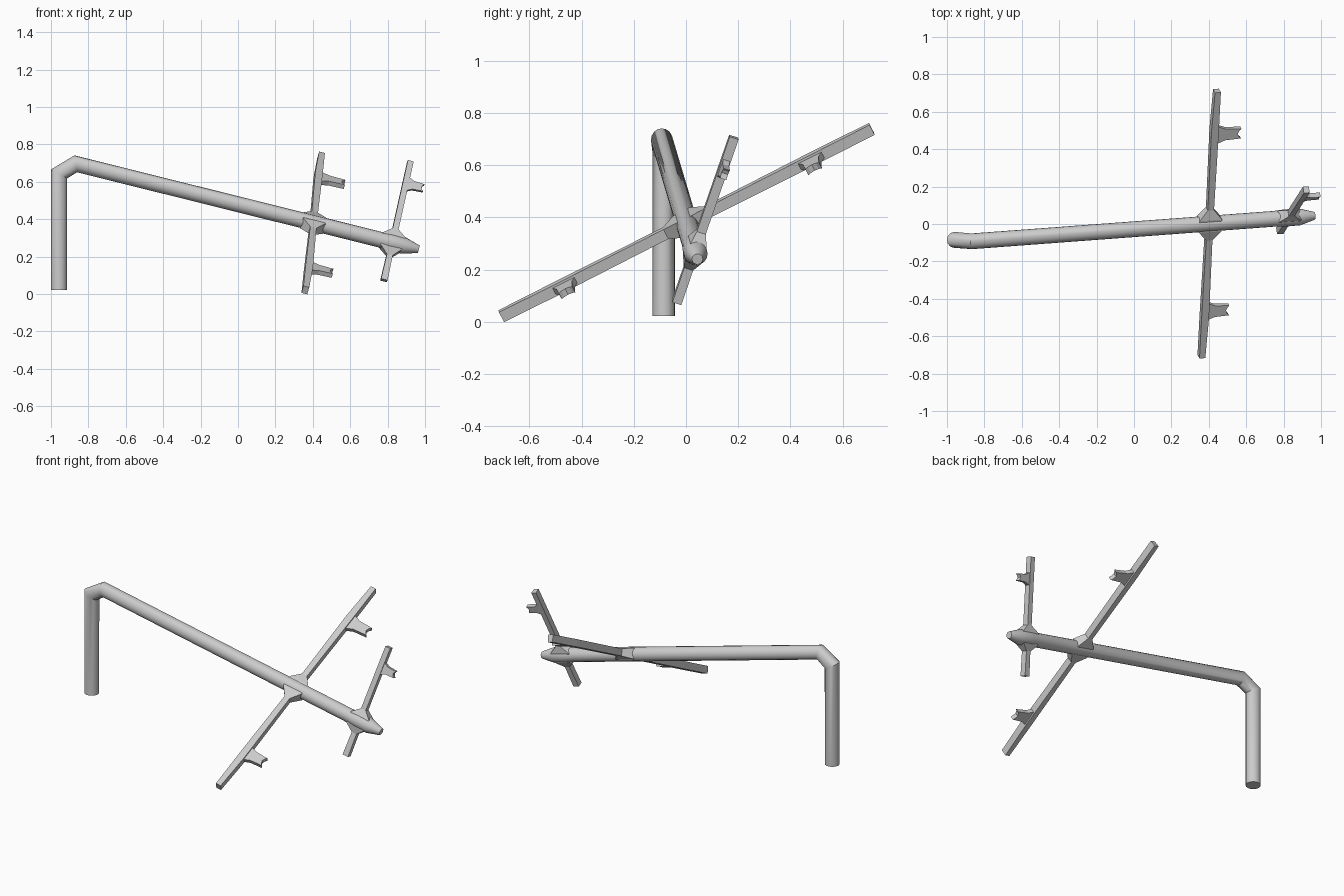
import bpy, bmesh, math
from mathutils import Vector

if "Cube" in bpy.data.objects:
    bpy.data.objects.remove(bpy.data.objects["Cube"])

U = Vector((0.968, 0.072, -0.241)).normalized()      # beam direction
HUB1 = Vector((0.402, 0.002, 0.380))                 # long cross bar centre
HUB2 = HUB1 + U * 0.437                              # short cross bar centre
W1 = Vector((0.075, 1.42, 0.72))
W1 = (W1 - U * W1.dot(U)).normalized()
W2 = Vector((0.14, 0.22, 0.635))
W2 = (W2 - U * W2.dot(U)).normalized()


def loft(name, rings, smooth=False):
    """Skin a list of equal-length point rings and cap both ends."""
    bm = bmesh.new()
    vs = [[bm.verts.new(p) for p in r] for r in rings]
    n = len(rings[0])
    for a, b in zip(vs, vs[1:]):
        for i in range(n):
            j = (i + 1) % n
            bm.faces.new((a[i], a[j], b[j], b[i]))
    bm.faces.new(vs[0][::-1])
    bm.faces.new(vs[-1])
    bmesh.ops.recalc_face_normals(bm, faces=bm.faces)
    me = bpy.data.meshes.new(name)
    bm.to_mesh(me)
    bm.free()
    ob = bpy.data.objects.new(name, me)
    bpy.context.collection.objects.link(ob)
    if smooth:
        bpy.ops.object.select_all(action='DESELECT')
        ob.select_set(True)
        bpy.context.view_layer.objects.active = ob
        bpy.ops.object.shade_smooth_by_angle(angle=math.radians(35))
    return ob


def tube(name, path, radii, sides=16):
    """Round tube with mitred bends."""
    side = Vector((0, 0, 1)).cross(U).normalized()
    rings = []
    for i, (p, r) in enumerate(zip(path, radii)):
        d0 = (p - path[max(i - 1, 0)]).normalized() if i else (path[1] - p).normalized()
        d1 = (path[i + 1] - p).normalized() if i < len(path) - 1 else d0
        t = (d0 + d1).normalized()
        up = t.cross(side).normalized() / t.dot(d0)
        rings.append([p + side * r * math.cos(a) + up * r * math.sin(a)
                      for a in (2 * math.pi * k / sides for k in range(sides))])
    return loft(name, rings, True)


def bar(name, c, w, sections):
    """Rectangular bar along w; sections are (t, u_low, u_high, half_thickness)."""
    n = U.cross(w)
    loft(name, [[c + w * t + U * a + n * h for a, h in
                 ((lo, -k), (hi, -k), (hi, k), (lo, k))] for t, lo, hi, k in sections])


def fork(name, c, w, t, length, base, tip, h):
    """Flat bracket with a notched end, pointing along the beam."""
    n = U.cross(w)
    neck = 0.42 * length
    outline = [(0, base), (0.016, base), (neck, tip * 1.15), (length, tip),
               (length * 0.92, tip * 0.6), (length * 0.87, 0)]
    outline += [(a, -b) for a, b in outline[-2::-1]]
    loft(name, [[c + w * (t + b) + U * a + n * s for a, b in outline] for s in (-h, h)])


# Post, elbow, beam and tapered nose
tube("post_and_beam",
     [Vector((-0.957, -0.085, 0.022)), Vector((-0.957, -0.085, 0.642)), HUB1 - U * 1.312,
      HUB1 + U * 0.36, HUB1 + U * 0.42, HUB1 + U * 0.50, HUB1 + U * 0.582],
     [0.043, 0.043, 0.042, 0.042, 0.046, 0.045, 0.021])

# Long cross bar with flared hub; opposite tips are chamfered on opposite edges
bar("long_cross_bar", HUB1, W1, [
    (-0.797, -0.021, 0.011, 0.022), (-0.56, -0.021, 0.020, 0.022),
    (-0.09, -0.017, 0.017, 0.021), (-0.035, -0.062, 0.062, 0.032),
    (0.035, -0.062, 0.062, 0.032), (0.09, -0.017, 0.017, 0.021),
    (0.56, -0.020, 0.021, 0.022), (0.797, -0.011, 0.021, 0.022)])

# Short cross bar, longer on its upper side
bar("short_cross_bar", HUB2, W2, [
    (-0.218, -0.018, 0.018, 0.018), (-0.075, -0.016, 0.016, 0.018),
    (-0.035, -0.062, 0.055, 0.032), (0.035, -0.062, 0.062, 0.032),
    (0.075, -0.016, 0.016, 0.018), (0.468, -0.016, 0.016, 0.018)])

# Notched brackets
fork("upper_fork", HUB1, W1, 0.535, 0.148, 0.052, 0.029, 0.013)
fork("lower_fork", HUB1, W1, -0.525, 0.132, 0.048, 0.029, 0.013)
fork("short_bar_fork", HUB2, W2, 0.340, 0.100, 0.036, 0.020, 0.013)
